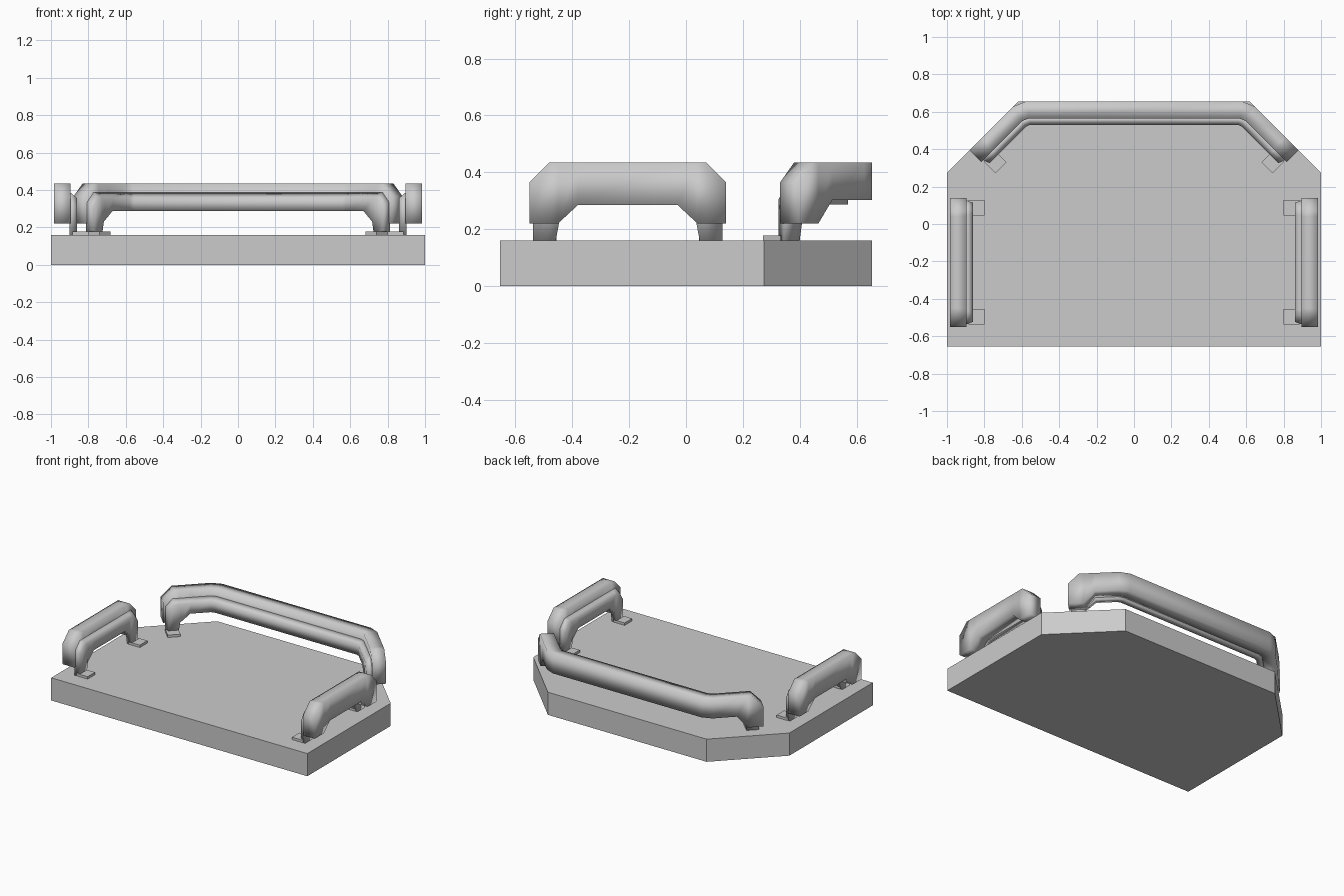
import bpy, bmesh
from mathutils import Vector

if "Cube" in bpy.data.objects:
    bpy.data.objects.remove(bpy.data.objects["Cube"])

grey = bpy.data.materials.new("plain grey")
grey.use_nodes = True
grey.diffuse_color = (0.6, 0.6, 0.6, 1)
grey.node_tree.nodes["Principled BSDF"].inputs["Base Color"].default_value = grey.diffuse_color


def finish(name, bm, smooth=False):
    bmesh.ops.recalc_face_normals(bm, faces=bm.faces)
    for f in bm.faces:
        f.smooth = smooth
    mesh = bpy.data.meshes.new(name)
    bm.to_mesh(mesh)
    bm.free()
    mesh.materials.append(grey)
    obj = bpy.data.objects.new(name, mesh)
    bpy.context.collection.objects.link(obj)


def path_frames(path):
    """Arc lengths, points and mitred inward normals of a plan polyline."""
    pts = [Vector(p) for p in path]
    dirs = [(b - a).normalized() for a, b in zip(pts, pts[1:])]
    norms = [Vector((-d.y, d.x)) for d in dirs]
    lengths, mitres = [0.0], [norms[0]]
    for i in range(1, len(pts)):
        lengths.append(lengths[-1] + (pts[i] - pts[i - 1]).length)
        if i < len(norms):
            m = (norms[i - 1] + norms[i]).normalized()
            mitres.append(m / m.dot(norms[i]))
    mitres.append(norms[-1])
    return lengths, pts, mitres, dirs, norms


def locate(frames, s, d):
    """Plan point at distance s along the path and d inward from it."""
    lengths, pts, mitres, dirs, norms = frames
    for i in range(1, len(pts) - 1):
        if abs(s - lengths[i]) < 1e-5:
            return pts[i] + mitres[i] * d
    i = max(k for k in range(len(dirs)) if lengths[k] <= s or k == 0)
    return pts[i] + dirs[i] * (s - lengths[i]) + norms[i] * d


def loft(name, path, ends, d0, d1, smooth=True, drop=0.0, shrink=0.0):
    """Loft a wall along a path; ends lists (s, bottom, top) from either tip."""
    frames = path_frames(path)
    total = frames[0][-1]
    mid = ends[-1][1:]
    rows = list(ends) + [(s, *mid) for s in frames[0][1:-1]]
    rows += [(total - s, lo, hi) for s, lo, hi in reversed(ends)]
    bm = bmesh.new()
    rings = []
    for k, (s, lo, hi) in enumerate(rows):
        t = s + (shrink if k == 0 else -shrink if k == len(rows) - 1 else 0)
        a, b = locate(frames, s, d0), locate(frames, t, d1)
        rings.append([bm.verts.new((*p, z)) for p, z in
                      ((a, lo), (a, hi), (b, hi - drop), (b, lo))])
    for r, q in zip(rings, rings[1:]):
        for i in range(4):
            j = (i + 1) % 4
            bm.faces.new((r[i], r[j], q[j], q[i]))
    bm.faces.new(rings[0])
    bm.faces.new(rings[-1])
    finish(name, bm, smooth)


def handrail(name, path, shell_low, bracket_low):
    # Outer padded rail with chamfered tips and short legs
    loft(name + "_rail", path,
         [(0, .22, .365), (.07, .22, .435), (.1, .22, .435), (.17, shell_low, .435)], 0, .09)
    # Inner bracket reaching down to the deck
    loft(name + "_bracket", path,
         [(.012, .16, .34), (.06, .16, .39), (.092, .16, .39),
          (.105, .23, .39), (.17, bracket_low, .39)],
         .085, .125, drop=.035, shrink=.015)
    # Foot plates
    frames = path_frames(path)
    total = frames[0][-1]
    for tag, s in (("first", .012), ("second", total - .095)):
        bm = bmesh.new()
        base = [bm.verts.new((*locate(frames, s + u, d), .16))
                for u, d in ((0, .1), (.083, .1), (.083, .187), (0, .187))]
        face = bm.faces.new(base)
        top = bmesh.ops.extrude_face_region(bm, geom=[face])["geom"]
        bmesh.ops.translate(bm, vec=(0, 0, .017),
                            verts=[g for g in top if isinstance(g, bmesh.types.BMVert)])
        finish(f"{name}_{tag}_foot", bm)


# Deck slab with two clipped back corners
half = [(1, -.655), (1, .275), (.62, .655)]
outline = half + [(-x, y) for x, y in reversed(half)]
bm = bmesh.new()
low = [bm.verts.new((x, y, 0)) for x, y in outline]
high = [bm.verts.new((x, y, .16)) for x, y in outline]
bm.faces.new(low)
bm.faces.new(high)
for i in range(len(outline)):
    j = (i + 1) % len(outline)
    bm.faces.new((low[i], low[j], high[j], high[i]))
finish("deck", bm)

# Side rails and the long bent back rail
handrail("left", [(.985, -.55), (.985, .14)], .285, .287)
handrail("right", [(-.985, .14), (-.985, -.55)], .285, .287)
bend = [(.88, .395), (.648, .627), (.58, .655)]
handrail("back", bend + [(-x, y) for x, y in reversed(bend)], .303, .287)
